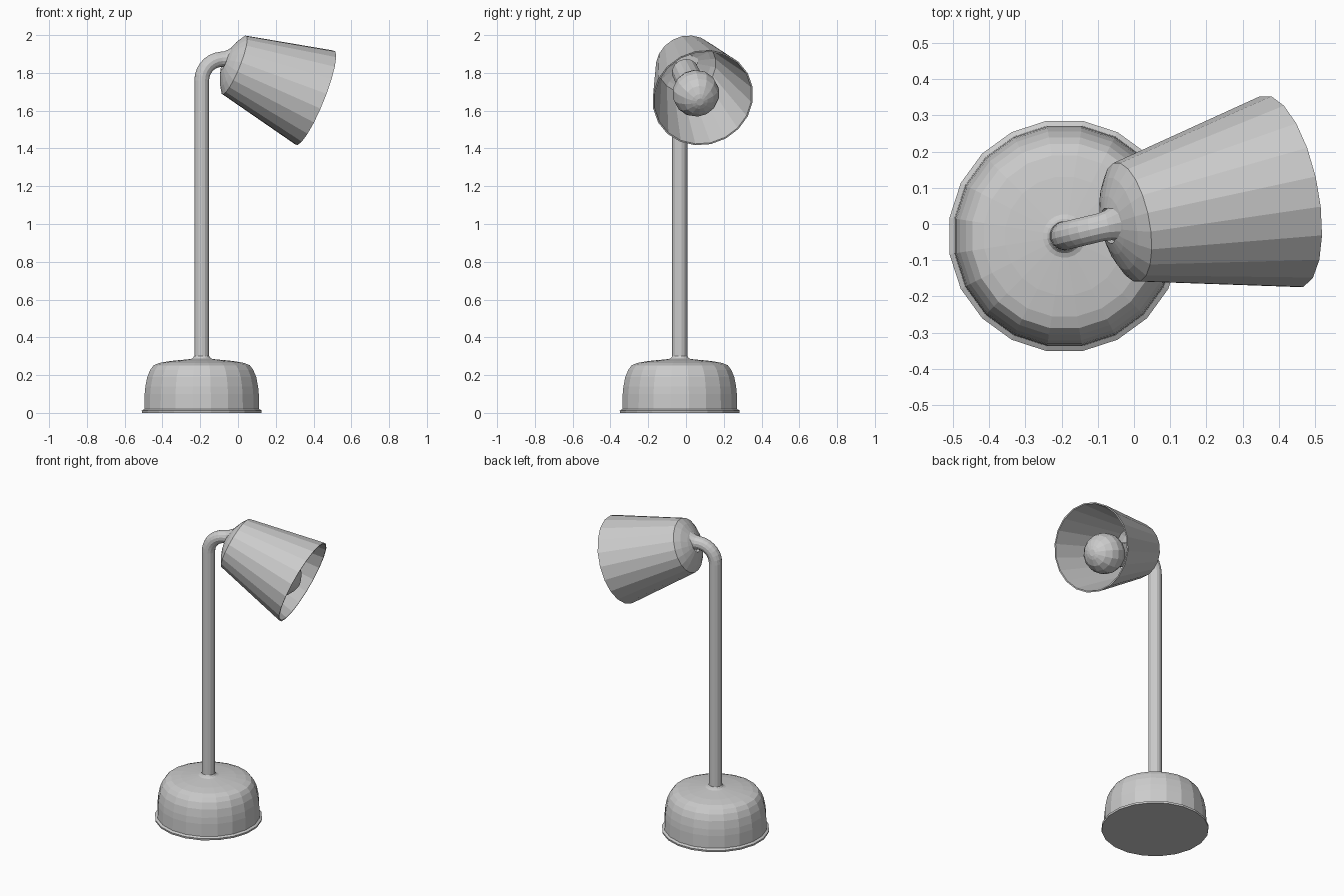
import bpy, bmesh, math
from mathutils import Vector, Matrix

if "Cube" in bpy.data.objects:
    bpy.data.objects.remove(bpy.data.objects["Cube"])

POLE = Vector((-0.192, -0.033, 0))
AXIS = Vector((0.911, 0.18, -0.37)).normalized()   # direction the shade points
BACK = Vector((-0.02, 0.005, 1.842))               # centre of the shade's small end


def loft(name, rings, closed=False):
    """Skin a list of equal-length rings of points; cap the ends unless closed."""
    bm = bmesh.new()
    vs = [[bm.verts.new(p) for p in r] for r in rings]
    n = len(vs[0])
    pairs = list(zip(vs, vs[1:])) + ([(vs[-1], vs[0])] if closed else [])
    for a, b in pairs:
        for i in range(n):
            j = (i + 1) % n
            bm.faces.new((a[i], a[j], b[j], b[i]))
    if not closed:
        bm.faces.new(vs[0][::-1])
        bm.faces.new(vs[-1])
    bmesh.ops.recalc_face_normals(bm, faces=bm.faces)
    me = bpy.data.meshes.new(name)
    bm.to_mesh(me)
    bm.free()
    ob = bpy.data.objects.new(name, me)
    bpy.context.collection.objects.link(ob)
    return ob


def circle(centre, u, v, r, n, phase=0.0):
    return [centre + r * (math.cos(a) * u + math.sin(a) * v)
            for a in (phase + 2 * math.pi * i / n for i in range(n))]


def lathe(name, profile, origin, axis, n, phase=0.0, closed=False):
    """Revolve (radius, distance) points about an axis."""
    u = Vector((0, 1, 0)).cross(axis).normalized() if abs(axis.z) < 0.9 else Vector((1, 0, 0))
    v = axis.cross(u).normalized()
    return loft(name, [circle(origin + axis * t, u, v, r, n, phase)
                       for r, t in profile], closed)


# Domed base with a thin foot rim and a collar round the pole
lathe("base", [(0.32, 0), (0.322, 0.012), (0.308, 0.02), (0.306, 0.1), (0.302, 0.14),
               (0.292, 0.19), (0.276, 0.228), (0.258, 0.252), (0.225, 0.265), (0.165, 0.275),
               (0.06, 0.285), (0.048, 0.29), (0.041, 0.3)],
      POLE, Vector((0, 0, 1)), 20, math.radians(9))

# Pole with a bend, flaring where it meets the shade
h = Vector((0.972, 0.234, 0)).normalized()
side = Vector((-h.y, h.x, 0))
up = Vector((0, 0, 1))
R, z0, r = 0.112, 1.76, 0.04
rings = [circle(POLE + up * 0.27, h, side, r, 14)]
for k in range(8):
    a = math.radians(86) * k / 7
    c = POLE + h * (R - R * math.cos(a)) + up * (z0 + R * math.sin(a))
    rings.append(circle(c, h * math.cos(a) - up * math.sin(a), side, r, 14))
for d, rad in ((0.02, 0.043), (0.036, 0.05), (0.06, 0.062)):
    rings.append(circle(c + h * d, -up, side, rad, 14))
loft("pole", rings)

# Conical shade: outer wall, rim, inner wall, closed at the back
lathe("shade", [(0.05, -0.056), (0.082, -0.046), (0.13, -0.025), (0.168, 0), (0.271, 0.47),
                (0.263, 0.47), (0.155, 0.005), (0.13, -0.01), (0.05, -0.03)],
      BACK, AXIS, 20, math.radians(9), closed=True)

# Bulb: neck running into a faceted globe
rb = 0.125
globe = [(rb * math.sin(math.radians(a)), -rb * math.cos(math.radians(a)))
         for a in (38, 60, 80, 100, 120, 140, 160)]
lathe("bulb", [(0.072, -0.31), (0.074, -0.18)] + globe + [(0.02, rb)],
      Vector((0.275, 0.052, 1.692)), AXIS, 14)
